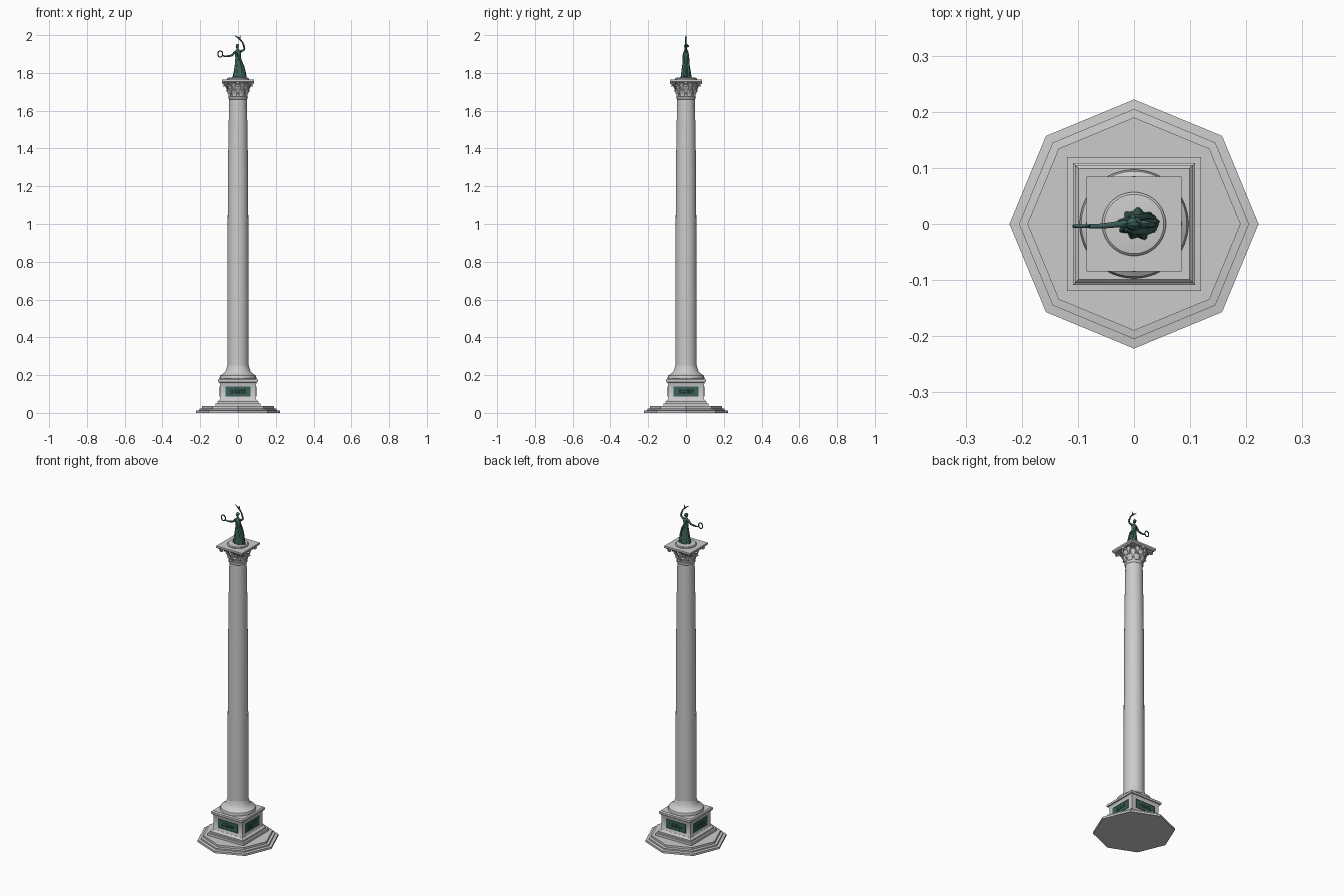
import bpy, bmesh, math, random
from mathutils import Vector, Matrix

if "Cube" in bpy.data.objects:
    bpy.data.objects.remove(bpy.data.objects["Cube"])

random.seed(4)
bronze = bpy.data.materials.new("green_bronze")
bronze.diffuse_color = (0.045, 0.12, 0.10, 1)
bronze.use_nodes = True
bronze.node_tree.nodes["Principled BSDF"].inputs["Base Color"].default_value = bronze.diffuse_color


def finish(name, bm, mat=None, angle=35):
    bmesh.ops.recalc_face_normals(bm, faces=bm.faces)
    me = bpy.data.meshes.new(name)
    bm.to_mesh(me)
    bm.free()
    ob = bpy.data.objects.new(name, me)
    bpy.context.collection.objects.link(ob)
    if mat:
        me.materials.append(mat)
    if angle:
        bpy.ops.object.select_all(action='DESELECT')
        ob.select_set(True)
        bpy.context.view_layer.objects.active = ob
        bpy.ops.object.shade_smooth_by_angle(angle=math.radians(angle))
    return ob


def skin(bm, rings):
    """Join rings of points into a closed skin with end caps."""
    vs = [[bm.verts.new(p) for p in r] for r in rings]
    n = len(vs[0])
    for a, b in zip(vs, vs[1:]):
        for i in range(n):
            j = (i + 1) % n
            bm.faces.new((a[i], a[j], b[j], b[i]))
    bm.faces.new(vs[0][::-1])
    bm.faces.new(vs[-1])


def lathe(name, profile, n, turn=0.0, scale=1.0, mat=None):
    bm = bmesh.new()
    ang = [turn + 2 * math.pi * i / n for i in range(n)]
    skin(bm, [[(r * scale * math.cos(a), r * scale * math.sin(a), z) for a in ang]
              for r, z in profile])
    return finish(name, bm, mat)


def square(name, profile):
    return lathe(name, profile, 4, math.pi / 4, math.sqrt(2))


def tube(bm, pts, radii, n=10):
    pts = [Vector(p) for p in pts]
    rings = []
    for i, p in enumerate(pts):
        d = (pts[min(i + 1, len(pts) - 1)] - pts[max(i - 1, 0)]).normalized()
        u = d.cross(Vector((0, 1, 0.01))).normalized()
        v = d.cross(u)
        rings.append([p + radii[i] * (math.cos(t) * u + math.sin(t) * v)
                      for t in (2 * math.pi * k / n for k in range(n))])
    skin(bm, rings)


def ball(bm, loc, size, seg=14):
    bmesh.ops.create_uvsphere(bm, u_segments=seg, v_segments=seg // 2 + 1, radius=1,
                              matrix=Matrix.Translation(loc) @ Matrix.Diagonal((*size, 1)))


# stepped octagonal base and square pedestal
lathe("octagonal_steps", [(.222, 0), (.222, .012), (.205, .014), (.205, .022),
                          (.19, .024), (.19, .036)], 8)
square("pedestal_plinth", [(.119, .034), (.119, .05), (.109, .051), (.109, .06),
                           (.104, .063), (.098, .07)])
square("pedestal_die", [(.098, .068), (.095, .074), (.095, .15), (.098, .158)])
square("pedestal_cornice", [(.097, .156), (.1, .162), (.105, .164), (.105, .176), (.099, .182)])

# round column base, shaft and astragal
lathe("column_base", [(.096, .18), (.097, .188), (.094, .198), (.086, .203), (.082, .206),
                      (.073, .212), (.066, .222), (.061, .235), (.057, .25)], 64)
lathe("column_shaft", [(.0565, .24), (.0565, .58), (.055, .9), (.0535, 1.2), (.0515, 1.4),
                       (.049, 1.55), (.047, 1.66), (.051, 1.664), (.052, 1.668),
                       (.051, 1.673), (.047, 1.676)], 64)

# capital: bell, leaves, corner scrolls, abacus
lathe("capital_bell", [(.046, 1.672), (.048, 1.69), (.051, 1.715), (.058, 1.735),
                       (.07, 1.752)], 48)
bm = bmesh.new()


def leaf(a, r, z, h, w, out):
    rows, cols = 9, 5
    g = []
    for i in range(rows):
        t = i / (rows - 1)
        bend = math.sin(max(0, t - .35) / .65 * 2.3)
        rad = r + out * (max(0, t - .25) / .75) ** 1.5
        zz = z + h * (t if t < .75 else .75 + .25 * bend * .8 - (t - .75) * .6)
        half = w * (.65 + .45 * math.sin(t * 3.1)) * (1 if t < .8 else 1 - (t - .8) * 2.8)
        half *= 1.1 if i % 2 else .88
        row = []
        for j in range(cols):
            s = j / (cols - 1) * 2 - 1
            b = a + s * half / rad
            rr = rad + .003 * (1 - abs(s))
            row.append(bm.verts.new((rr * math.cos(b), rr * math.sin(b), zz)))
        g.append(row)
    for i in range(rows - 1):
        for j in range(cols - 1):
            bm.faces.new((g[i][j], g[i][j + 1], g[i + 1][j + 1], g[i + 1][j]))


for k in range(8):
    leaf(k * math.pi / 4 + math.pi / 8, .048, 1.676, .038, .015, .019)
    leaf(k * math.pi / 4, .050, 1.692, .05, .014, .027)
    leaf(k * math.pi / 4 + math.pi / 8, .054, 1.712, .042, .009, .027)
leaves = finish("capital_leaves", bm)
mod = leaves.modifiers.new("thickness", 'SOLIDIFY')
mod.thickness = .003

bm = bmesh.new()
for k in range(4):
    a = math.pi / 4 + k * math.pi / 2
    u = Vector((math.cos(a), math.sin(a), 0))
    side = Vector((-u.y, u.x, 0))
    for s in (-1, 1):
        pts = [u * .058 + side * s * .02 + Vector((0, 0, 1.712)),
               u * .07 + side * s * .013 + Vector((0, 0, 1.735))]
        for i in range(12):
            t = 2.4 - i * .6
            rr = .011 * (1 - i / 15)
            pts.append(u * (.091 + rr * math.cos(t)) + side * s * .005
                       + Vector((0, 0, 1.738 + rr * math.sin(t))))
        tube(bm, pts, [.0035] * len(pts), 8)
    # flower in the middle of each side
    c = Vector((math.cos(a + math.pi / 4), math.sin(a + math.pi / 4), 0)) * .078
    ball(bm, c + Vector((0, 0, 1.748)), (.008, .008, .008), 10)
finish("capital_scrolls", bm)
square("capital_abacus", [(.079, 1.748), (.082, 1.752), (.085, 1.755), (.085, 1.765)])
lathe("statue_base", [(.057, 1.763), (.057, 1.77), (.053, 1.774), (.03, 1.777)], 48)

# bronze relief panels with frames on all four faces
for k, side in enumerate(("front", "right", "back", "left")):
    bm = bmesh.new()

    def block(x, z, sx, sz, d):
        bmesh.ops.create_cube(bm, size=1, matrix=Matrix.Translation((x, -.095, z))
                              @ Matrix.Diagonal((sx, d, sz, 1)))
    block(0, .114, .124, .05, .003)
    for s in (-1, 1):
        block(0, .114 + s * .025, .13, .004, .006)
        block(s * .063, .114, .004, .054, .006)
    for i in range(8):
        x = -.036 + i * .0102 + random.uniform(-.002, .002)
        z = .112 + random.uniform(-.003, .003)
        ball(bm, (x, -.0965, z), (.004, .002, .01), 8)
        ball(bm, (x + .001, -.0965, z + .012), (.0028, .002, .003), 8)
        tube(bm, [(x, -.0975, z + .006), (x + random.uniform(-.009, .009), -.0975, z - .004)],
             [.0015, .001], 6)
    bmesh.ops.rotate(bm, verts=bm.verts, matrix=Matrix.Rotation(k * math.pi / 2, 3, 'Z'))
    finish("relief_panel_" + side, bm, bronze)

# statue robe: lofted ellipses with folds (z, centre x, half x, half y, fold depth)
bm = bmesh.new()
body = [(1.774, .007, .034, .026, .16), (1.785, .008, .032, .025, .16),
        (1.81, .008, .028, .022, .15), (1.835, .007, .024, .019, .12),
        (1.855, .004, .019, .016, .10), (1.875, .001, .0145, .013, .05),
        (1.89, 0, .015, .0125, .03), (1.905, 0, .0165, .0125, .02),
        (1.916, 0, .0155, .010, 0), (1.922, -.001, .009, .007, 0),
        (1.927, -.002, .005, .005, 0), (1.934, -.003, .0045, .0045, 0)]
N = 54
rings = []
for z, cx, rx, ry, f in body:
    ring = []
    for i in range(N):
        t = 2 * math.pi * i / N
        m = 1 + f * .7 * math.sin(9 * t + 18 * (z - 1.77)) + f * .3 * math.sin(4 * t + 1)
        ring.append((cx + rx * m * math.cos(t), ry * m * math.sin(t), z))
    rings.append(ring)
skin(bm, rings)
finish("statue_robe", bm, bronze, 60)

# sash and trailing cloth
bm = bmesh.new()
tube(bm, [(-.014, -.010, 1.912), (-.002, -.014, 1.895), (.012, -.014, 1.875),
          (.022, -.014, 1.84), (.034, -.008, 1.80), (.038, 0, 1.777)],
     [.003, .004, .005, .006, .007, .006])
tube(bm, [(-.012, .009, 1.912), (.002, .013, 1.89), (.016, .013, 1.865),
          (.024, .014, 1.83), (.033, .01, 1.777)], [.003, .004, .005, .006, .007])
tube(bm, [(-.014, 0, 1.872), (0, -.0135, 1.869), (.015, 0, 1.872), (0, .0135, 1.869),
          (-.014, 0, 1.872)], [.003] * 5)
finish("statue_drapery", bm, bronze, 60)

# head and hair
bm = bmesh.new()
ball(bm, (-.004, -.001, 1.941), (.0085, .009, .011))
ball(bm, (-.003, .003, 1.945), (.0092, .0085, .009))
ball(bm, (-.002, .012, 1.942), (.005, .005, .005), 10)
finish("statue_head", bm, bronze, 60)

# arms: one held out with the wreath, one raised
bm = bmesh.new()
tube(bm, [(-.008, 0, 1.914), (-.019, 0, 1.907), (-.032, -.001, 1.893), (-.05, -.003, 1.889),
          (-.068, -.004, 1.888), (-.08, -.004, 1.891)],
     [.006, .0065, .0055, .005, .0038, .004])
tube(bm, [(.008, 0, 1.914), (.018, 0, 1.915), (.031, -.002, 1.922), (.034, -.002, 1.93),
          (.029, -.002, 1.947), (.024, -.002, 1.961), (.022, -.002, 1.966)],
     [.006, .0065, .0055, .005, .0045, .004, .003])
finish("statue_arms", bm, bronze, 60)

# wreath ring
bm = bmesh.new()
loop = [[(-.094 + (.0145 + .0032 * math.cos(p)) * math.cos(t) * .9, -.004 + .003 * math.sin(p),
          1.9 + (.0165 + .0032 * math.cos(p)) * math.sin(t))
         for p in (2 * math.pi * k / 8 for k in range(8))]
        for t in (2 * math.pi * i / 32 for i in range(33))]
skin(bm, loop)
finish("wreath", bm, bronze, 60)

# palm branch in the raised hand
bm = bmesh.new()
tube(bm, [(.037, -.002, 1.938), (.026, -.002, 1.957), (.014, -.002, 1.974),
          (0, -.001, 1.987), (-.018, 0, 1.998)], [.002, .003, .0045, .004, .001])
tube(bm, [(.012, -.002, 1.974), (.010, -.001, 1.988), (.013, 0, 1.999)], [.003, .003, .001], 8)
finish("palm_branch", bm, bronze, 60)
